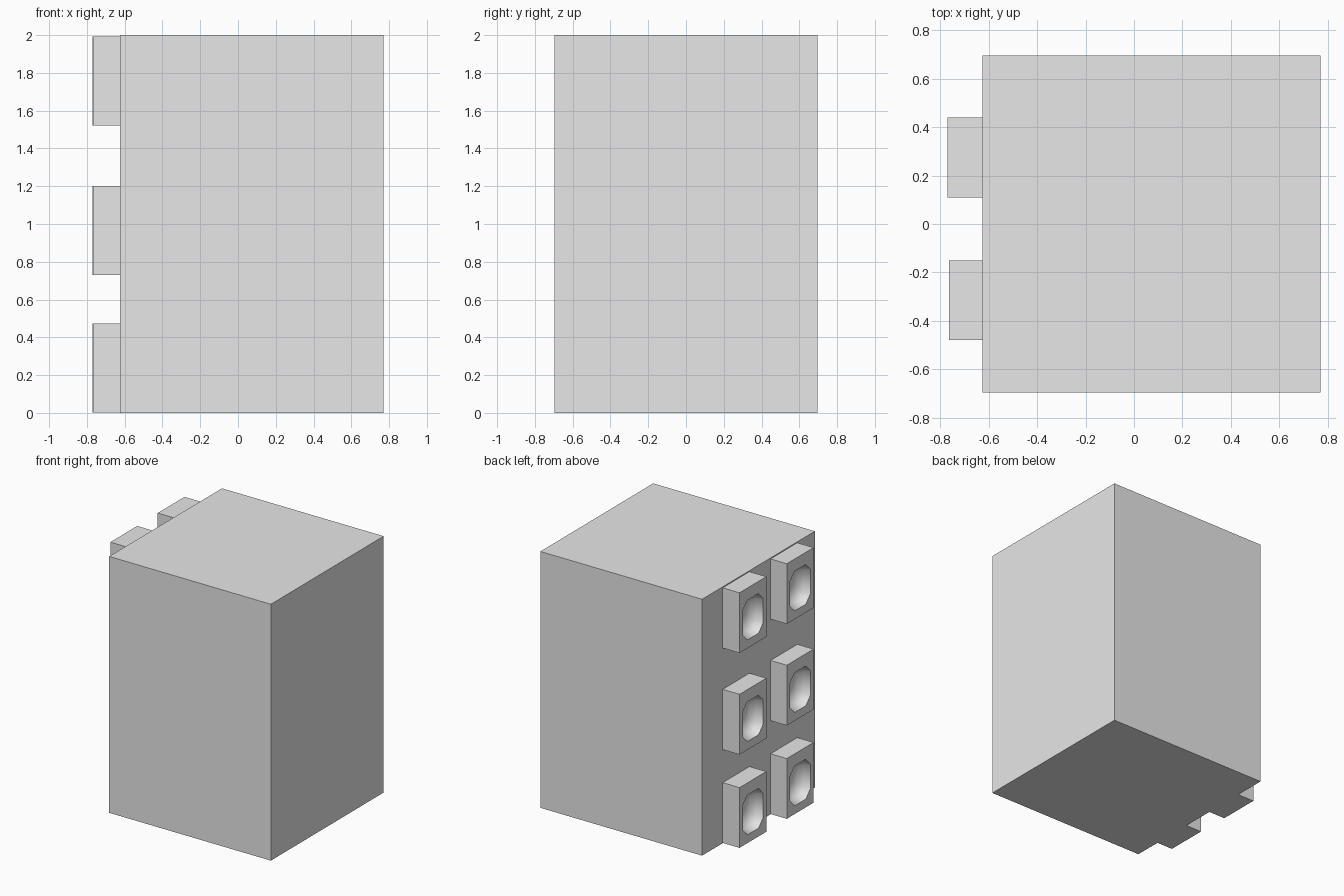
import bpy
import bmesh
from mathutils import Vector

default = bpy.data.objects.get("Cube")
if default:
    bpy.data.objects.remove(default, do_unlink=True)

grey = bpy.data.materials.new("light_grey")
grey.use_nodes = True
grey.diffuse_color = (0.8, 0.8, 0.8, 1)
grey.node_tree.nodes["Principled BSDF"].inputs["Base Color"].default_value = (0.8, 0.8, 0.8, 1)

WALL_X = -0.625


def finish(bm, name):
    bmesh.ops.recalc_face_normals(bm, faces=bm.faces)
    mesh = bpy.data.meshes.new(name)
    bm.to_mesh(mesh)
    bm.free()
    mesh.materials.append(grey)
    obj = bpy.data.objects.new(name, mesh)
    bpy.context.collection.objects.link(obj)
    return obj


def cabinet_body():
    bm = bmesh.new()
    bmesh.ops.create_cube(bm, size=1)
    bmesh.ops.scale(bm, vec=(0.77 - WALL_X, 1.39, 2), verts=bm.verts)
    bmesh.ops.translate(bm, vec=((0.77 + WALL_X) / 2, 0, 1), verts=bm.verts)
    finish(bm, "body")


def octagon(bm, x, y, z, half_w, half_h):
    """Ring of eight points with chamfered corners, two per corner."""
    a, b = 0.55 * half_w, 0.62 * half_h
    points = [(half_w, b), (a, half_h), (-a, half_h), (-half_w, b),
              (-half_w, -b), (-a, -half_h), (a, -half_h), (half_w, -b)]
    return [bm.verts.new((x, y + u, z + v)) for u, v in points]


def scooped_block(name, face_x, y, z, width=0.33, height=0.47):
    bm = bmesh.new()
    w, h = width / 2, height / 2
    corners = [(w, h), (-w, h), (-w, -h), (w, -h)]
    back = [bm.verts.new((WALL_X, y + u, z + v)) for u, v in corners]
    front = [bm.verts.new((face_x, y + u, z + v)) for u, v in corners]
    bm.faces.new(back)

    # Bowl rings from the rim to the bottom of the recess
    depth = face_x + 0.1
    rings = [octagon(bm, face_x + t * (depth - face_x), y, z - 0.015, 0.125 * s, 0.155 * s)
             for t, s in ((0, 1), (0.5, 0.9), (0.85, 0.68), (1, 0.35))]
    rim = rings[0]

    # Sides and the flat frame around the rim
    for i in range(4):
        j = (i + 1) % 4
        bm.faces.new((back[i], back[j], front[j], front[i]))
        bm.faces.new((front[i], rim[2 * i], rim[2 * i + 1]))
        bm.faces.new((front[i], front[j], rim[2 * j], rim[2 * i + 1]))

    # Smooth bowl
    for outer, inner in zip(rings, rings[1:]):
        for i in range(8):
            j = (i + 1) % 8
            bm.faces.new((outer[i], outer[j], inner[j], inner[i])).smooth = True
    bm.faces.new(rings[-1]).smooth = True
    finish(bm, name)


cabinet_body()
for side, face_x, y in (("back", -0.77, 0.275), ("front", -0.765, -0.315)):
    for level, z in (("lower", 0.237), ("middle", 0.965), ("upper", 1.757)):
        scooped_block(f"{level}_{side}_block", face_x, y, z)
